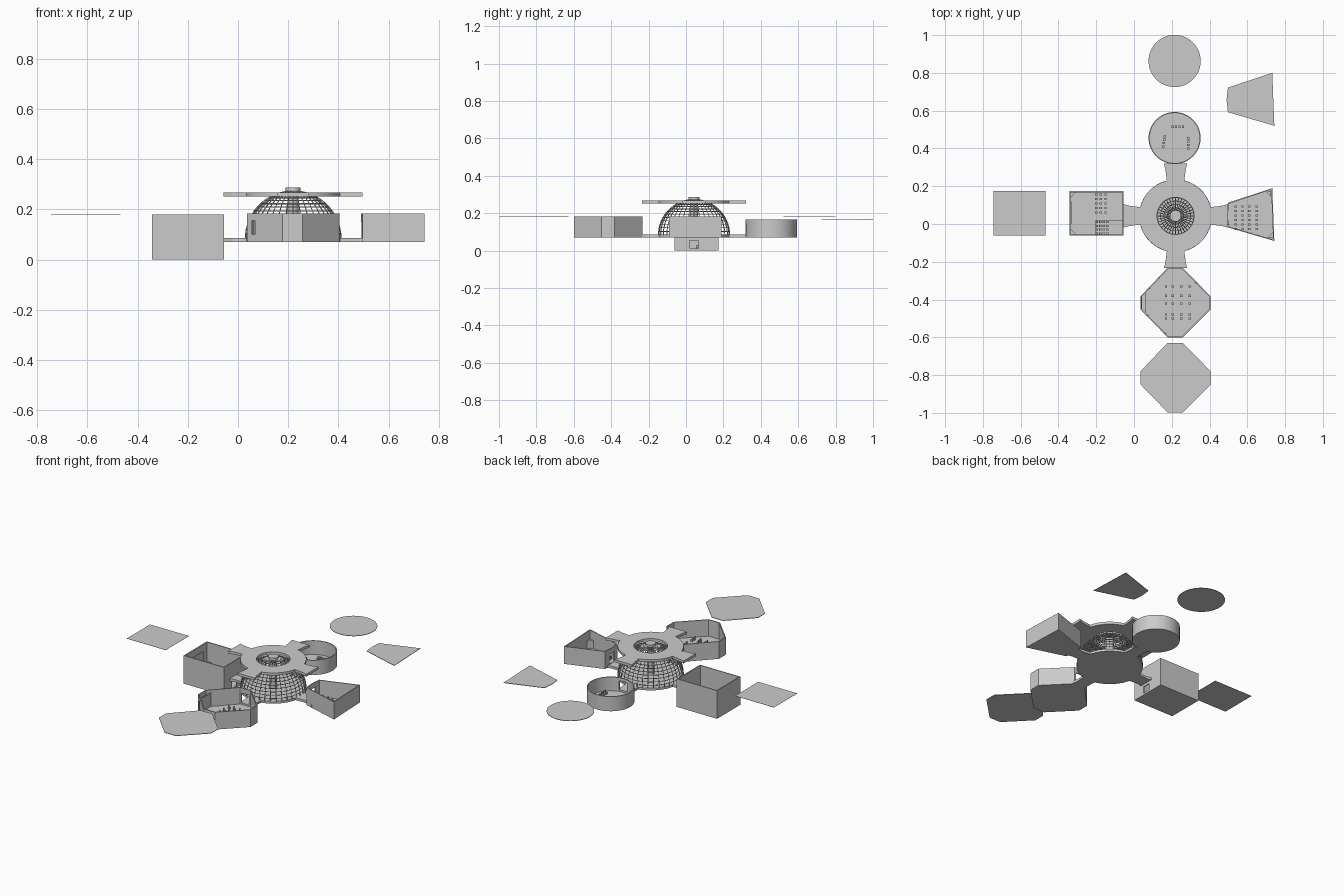
import bpy, bmesh, math
from mathutils import Matrix, Vector

if "Cube" in bpy.data.objects:
    bpy.data.objects.remove(bpy.data.objects["Cube"])

HX, HY = 0.22, 0.043            # hub centre


def finish(bm, name, smooth=False):
    bmesh.ops.recalc_face_normals(bm, faces=bm.faces)
    me = bpy.data.meshes.new(name)
    bm.to_mesh(me)
    bm.free()
    ob = bpy.data.objects.new(name, me)
    bpy.context.collection.objects.link(ob)
    if smooth:
        bpy.context.view_layer.objects.active = ob
        ob.select_set(True)
        bpy.ops.object.shade_smooth_by_angle(angle=math.radians(30))
        ob.select_set(False)
    return ob


def add_box(bm, x0, x1, y0, y1, z0, z1):
    m = Matrix.Translation(((x0 + x1) / 2, (y0 + y1) / 2, (z0 + z1) / 2)) @ \
        Matrix.Diagonal((x1 - x0, y1 - y0, z1 - z0, 1))
    bmesh.ops.create_cube(bm, size=1, matrix=m)


def prism(name, pts, z0, z1, smooth=False):
    bm = bmesh.new()
    f = bm.faces.new([bm.verts.new((x, y, z0)) for x, y in pts])
    r = bmesh.ops.extrude_face_region(bm, geom=[f])
    for v in r["geom"]:
        if isinstance(v, bmesh.types.BMVert):
            v.co.z = z1
    return finish(bm, name, smooth)


def cylinder(name, x, y, r, z0, z1, n=48):
    return prism(name, circle(x, y, r, n), z0, z1, True)


def circle(x, y, r, n=64):
    return [(x + r * math.cos(2 * math.pi * i / n), y + r * math.sin(2 * math.pi * i / n)) for i in range(n)]


def cut(ob, cutter):
    m = ob.modifiers.new("cut", 'BOOLEAN')
    m.operation = 'DIFFERENCE'
    m.solver = 'EXACT'
    m.object = cutter
    cutter.hide_render = True
    cutter.hide_viewport = True
    cutter.display_type = 'WIRE'


def box_cutter(name, *b):
    bm = bmesh.new()
    add_box(bm, *b)
    return finish(bm, name)


def room(name, pts, z0, z1, door, smooth=False):
    """Open-topped shell with a floor, thin walls and one doorway."""
    ob = prism(name, pts, z0, z1, smooth)
    bm = bmesh.new()
    bm.from_mesh(ob.data)
    bmesh.ops.delete(bm, geom=[f for f in bm.faces if f.normal.z > 0.9], context='FACES_ONLY')
    bm.to_mesh(ob.data)
    bm.free()
    s = ob.modifiers.new("wall", 'SOLIDIFY')
    s.thickness = 0.006
    s.offset = -1
    s.use_even_offset = True
    cut(ob, box_cutter(name + "_door_cutter", *door))
    return ob


def seats(name, places, z, s=0.011, back=(-1, 0)):
    """Small chairs: a block seat with an upright back."""
    bm = bmesh.new()
    h = s / 2
    for x, y in places:
        add_box(bm, x - h, x + h, y - h, y + h, z, z + 0.012)
        bx, by = x + back[0] * h, y + back[1] * h
        wx, wy = (0.0015, h) if back[0] else (h, 0.0015)
        add_box(bm, bx - wx, bx + wx, by - wy, by + wy, z, z + 0.024)
    return finish(bm, name)


# hub plates: disc with four arms flaring outward
def hub_outline(r=0.192, neck=0.046, tip=0.062, reach=0.277):
    pts = []
    a0 = math.asin(neck / r)
    for k in range(4):
        rot = Matrix.Rotation(k * math.pi / 2, 2)
        local = [(reach - 0.03, -tip + 0.008), (reach, -tip), (reach, tip), (reach - 0.03, tip - 0.008)]
        n = 12
        for i in range(n + 1):
            a = a0 + (math.pi / 2 - 2 * a0) * i / n
            local.append((r * math.cos(a), r * math.sin(a)))
        for p in local:
            q = rot @ Vector(p)
            pts.append((HX + q.x, HY + q.y))
    return pts


top = prism("hub_roof_plate", hub_outline(), 0.252, 0.268)
cut(top, cylinder("hub_roof_hole_cutter", HX, HY, 0.098, 0.2, 0.3))
prism("hub_floor_plate", hub_outline(tip=0.048, neck=0.044), 0.071, 0.086)

# lattice dome
bm = bmesh.new()
N, R, ZC = 36, 0.19, 0.083
rows = []
for j in range(15):
    e = math.radians(j * 83 / 14)
    rows.append([bm.verts.new((HX + x, HY + y, ZC + R * math.sin(e)))
                 for x, y in circle(0, 0, R * math.cos(e), N)])
for a, b in zip(rows, rows[1:]):
    for i in range(N):
        bm.faces.new((a[i], a[(i + 1) % N], b[(i + 1) % N], b[i]))
dome = finish(bm, "lattice_dome")
w = dome.modifiers.new("bars", 'WIREFRAME')
w.thickness = 0.006
w.use_even_offset = False

# central column and cap
cylinder("central_column", HX, HY, 0.022, 0.086, 0.265, 24)
cylinder("dome_cap", HX, HY, 0.03, 0.268, 0.287, 32)

# four rooms
octagon = [(0.178, -0.6), (0.258, -0.6), (0.405, -0.453), (0.405, -0.382),
           (0.258, -0.232), (0.178, -0.232), (0.035, -0.382), (0.035, -0.453)]
wedge = [(0.497, -0.018), (0.743, -0.09), (0.732, 0.19), (0.497, 0.112), (0.49, 0.045)]
square = [(-0.342, -0.062), (-0.056, -0.062), (-0.056, 0.174), (-0.342, 0.174)]
front = room("front_room", octagon, 0.071, 0.182, (0.19, 0.245, -0.26, -0.21, 0.087, 0.15))
cut(front, box_cutter("front_window_cutter", 0.055, 0.067, -0.53, -0.44, 0.10, 0.155))
room("right_room", wedge, 0.071, 0.183, (0.47, 0.515, 0.02, 0.07, 0.087, 0.15))
room("round_room", circle(0.215, 0.455, 0.138), 0.071, 0.165, (0.19, 0.245, 0.3, 0.345, 0.087, 0.145), True)
room("left_room", square, 0.0, 0.18, (-0.08, -0.03, 0.02, 0.067, 0.012, 0.055))

# lifted-off lids lying beside each room
def lid(name, pts, dx, dy, z, t=0.003):
    prism(name, [(x + dx, y + dy) for x, y in pts], z, z + t)


lid("front_lid", octagon, 0, -0.397, 0.181)
lid("right_lid", wedge, 0, 0.61, 0.181)
lid("round_lid", circle(0.215, 0.455, 0.138), 0, 0.408, 0.163)
lid("left_lid", [(x * 0.965 - 0.415, y) for x, y in square], 0, 0, 0.18, 0.001)

# furniture
seats("front_seats", [(x, y) for x in (0.17, 0.205, 0.25, 0.295)
                      for y in (-0.5, -0.48, -0.42, -0.38, -0.33)], 0.077)
seats("right_seats", [(x, 0.045 + k * 0.024) for x in (0.54, 0.575, 0.61, 0.65)
                      for k in range(-3, 3)], 0.077)
seats("left_dense_seats", [(-0.195 + i * 0.018, -0.05 + k * 0.02) for i in range(4) for k in range(4)], 0.018)
seats("left_loose_seats", [(-0.2 + i * 0.025, 0.06 + k * 0.024) for i in range(3) for k in range(5)], 0.006)
seats("round_back_seats", [(0.205 + i * 0.018, 0.515) for i in range(4)], 0.077, back=(0, 1))
seats("round_left_seats", [(0.155 + k * 0.003, 0.41 + k * 0.018) for k in range(4)], 0.077)
seats("round_right_seats", [(0.287, 0.4 + k * 0.018) for k in range(4)], 0.077, back=(1, 0))

bm = bmesh.new()
add_box(bm, -0.205, -0.062, -0.056, 0.022, 0.006, 0.018)
finish(bm, "left_seating_platform")
bm = bmesh.new()
add_box(bm, 0.058, 0.062, -0.475, -0.36, 0.077, 0.165)
finish(bm, "front_screen")
bm = bmesh.new()
add_box(bm, -0.332, -0.328, 0.0, 0.12, 0.05, 0.14)
finish(bm, "left_screen")

# triangular corner pieces in the right and left rooms
for i, (x, y, sx, sy) in enumerate([(0.725, 0.175, -1, -1), (0.735, -0.075, -1, 1),
                                    (-0.336, 0.168, 1, -1), (-0.336, -0.056, 1, 1)]):
    z = 0.077 if x > 0 else 0.006
    prism(f"corner_cabinet_{i + 1}", [(x, y), (x + sx * 0.03, y), (x, y + sy * 0.03)], z, z + 0.05)
